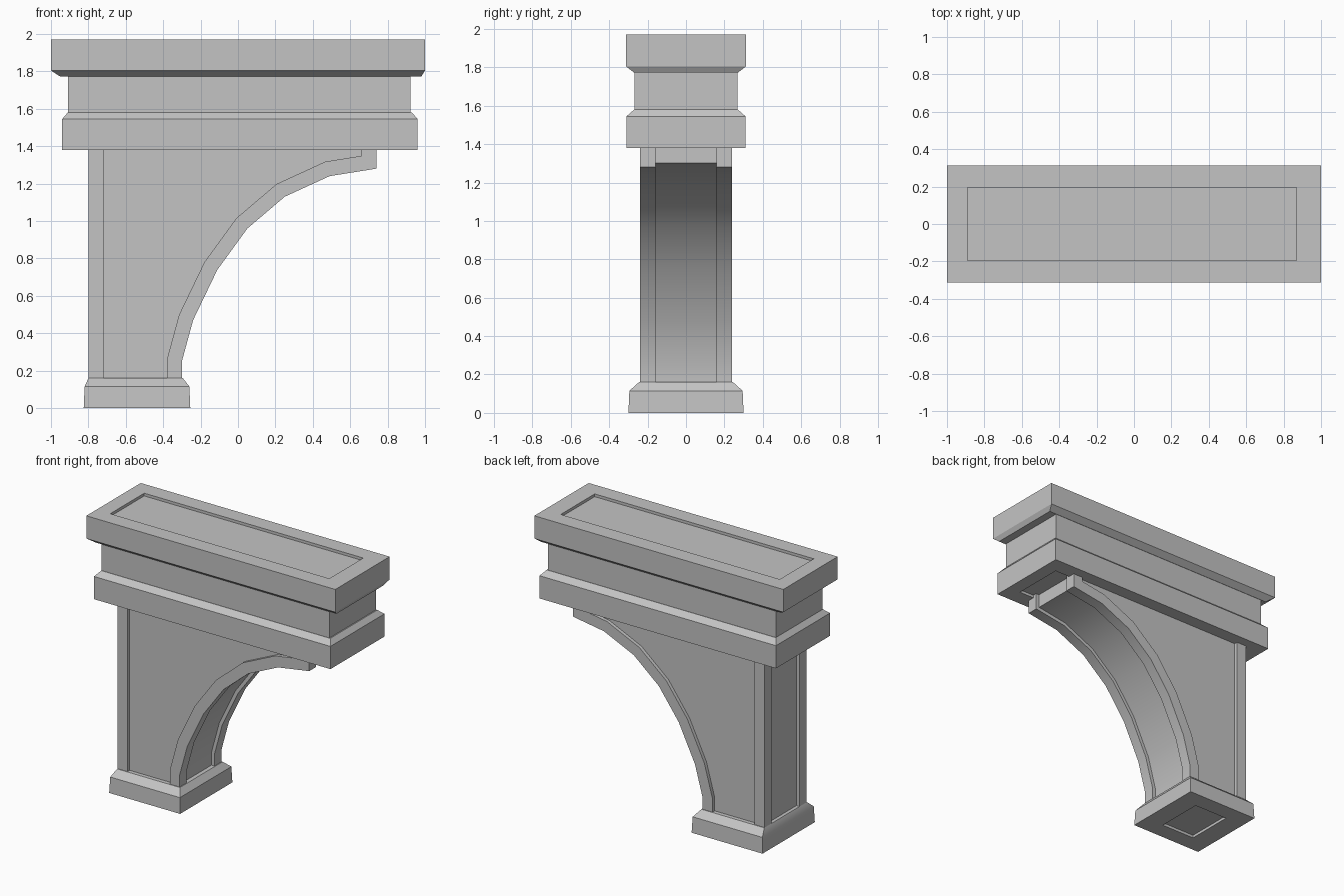
import bpy
import bmesh
from mathutils import Vector

cube = bpy.data.objects.get("Cube")
if cube:
    bpy.data.objects.remove(cube, do_unlink=True)

stone = bpy.data.materials.new("grey_stone")
stone.use_nodes = True
GREY = (0.55, 0.55, 0.55, 1.0)
stone.diffuse_color = GREY
stone.node_tree.nodes["Principled BSDF"].inputs["Base Color"].default_value = GREY


def finish(name, bm):
    """Turn a bmesh into a stone object with sharp-edged smooth shading."""
    bmesh.ops.recalc_face_normals(bm, faces=bm.faces[:])
    mesh = bpy.data.meshes.new(name)
    bm.to_mesh(mesh)
    bm.free()
    mesh.materials.append(stone)
    obj = bpy.data.objects.new(name, mesh)
    bpy.context.collection.objects.link(obj)
    bpy.ops.object.select_all(action='DESELECT')
    obj.select_set(True)
    bpy.context.view_layer.objects.active = obj
    bpy.ops.object.shade_smooth_by_angle(angle=0.5)
    return obj


def stacked_block(name, rings):
    """Loft rectangles given as (left x, right x, half depth, z)."""
    bm = bmesh.new()
    loops = [[bm.verts.new(co) for co in
              ((a, -y, z), (b, -y, z), (b, y, z), (a, y, z))]
             for a, b, y, z in rings]
    for low, high in zip(loops, loops[1:]):
        for i in range(4):
            j = (i + 1) % 4
            bm.faces.new((low[i], low[j], high[j], high[i]))
    bm.faces.new(loops[0])
    bm.faces.new(loops[-1])
    return finish(name, bm)


def prism(name, outline, y0, y1):
    """Extrude an outline in the xz plane from y0 to y1."""
    bm = bmesh.new()
    face = bm.faces.new([bm.verts.new((p[0], y0, p[1])) for p in outline])
    new = bmesh.ops.extrude_face_region(bm, geom=[face])["geom"]
    verts = [v for v in new if isinstance(v, bmesh.types.BMVert)]
    bmesh.ops.translate(bm, verts=verts, vec=(0, y1 - y0, 0))
    return finish(name, bm)


def offset(path, dist):
    """Shift a path to its left with mitred corners."""
    normals = []
    for p, q in zip(path, path[1:]):
        d = (q - p).normalized()
        normals.append(Vector((-d.y, d.x)))
    before = [normals[0]] + normals
    after = normals + [normals[-1]]
    return [p + (m + n) * (dist / (1 + m.dot(n)))
            for p, m, n in zip(path, before, after)]


# Foot with a chamfered top and a recess underneath
stacked_block("foot", [
    (-0.675, -0.405, 0.175, 0.02), (-0.675, -0.405, 0.175, 0),
    (-0.825, -0.255, 0.3, 0), (-0.82, -0.26, 0.295, 0.115),
    (-0.8, -0.295, 0.245, 0.16)])

# Bracket body and its raised corner ribs
TOP, FLOOR = 1.4, 0.15
BACK, RIB, SINK = -0.8, 0.08, 0.025
arch = [Vector(p) for p in (
    (-0.3, FLOOR), (-0.3, 0.25), (-0.24, 0.47), (-0.11, 0.74), (0.05, 0.96),
    (0.25, 1.13), (0.49, 1.24), (0.74, 1.28), (0.74, TOP))]
HALF = 0.24

body = [(BACK + SINK, TOP), (BACK + SINK, FLOOR)] + offset(arch, SINK)
prism("bracket_body", body, SINK - HALF, HALF - SINK)

arch_rib = arch + offset(arch, RIB)[::-1]
post_rib = [(BACK, FLOOR), (BACK + RIB, FLOOR), (BACK + RIB, TOP), (BACK, TOP)]
for side, s in (("front", -1), ("back", 1)):
    prism(side + "_arch_rib", arch_rib, s * (HALF - RIB), s * HALF)
    prism(side + "_post_rib", post_rib, s * (HALF - RIB), s * HALF)

# Lower band with a recess underneath, chamfered up to the neck
stacked_block("lower_band", [
    (-0.84, 0.86, 0.19, TOP), (-0.84, 0.86, 0.19, 1.38),
    (-0.94, 0.96, 0.31, 1.38), (-0.94, 0.96, 0.31, 1.545),
    (-0.91, 0.93, 0.27, 1.58)])

# Neck between the two bands
stacked_block("neck", [(-0.91, 0.922, 0.268, 1.57), (-0.91, 0.922, 0.268, 1.78)])

# Cornice with a chamfered underside and a shallow recessed top
stacked_block("cornice", [
    (-0.95, 0.98, 0.27, 1.772), (-1, 1, 0.312, 1.805), (-1, 1, 0.312, 1.97),
    (-0.89, 0.87, 0.195, 1.97), (-0.89, 0.87, 0.195, 1.95)])
